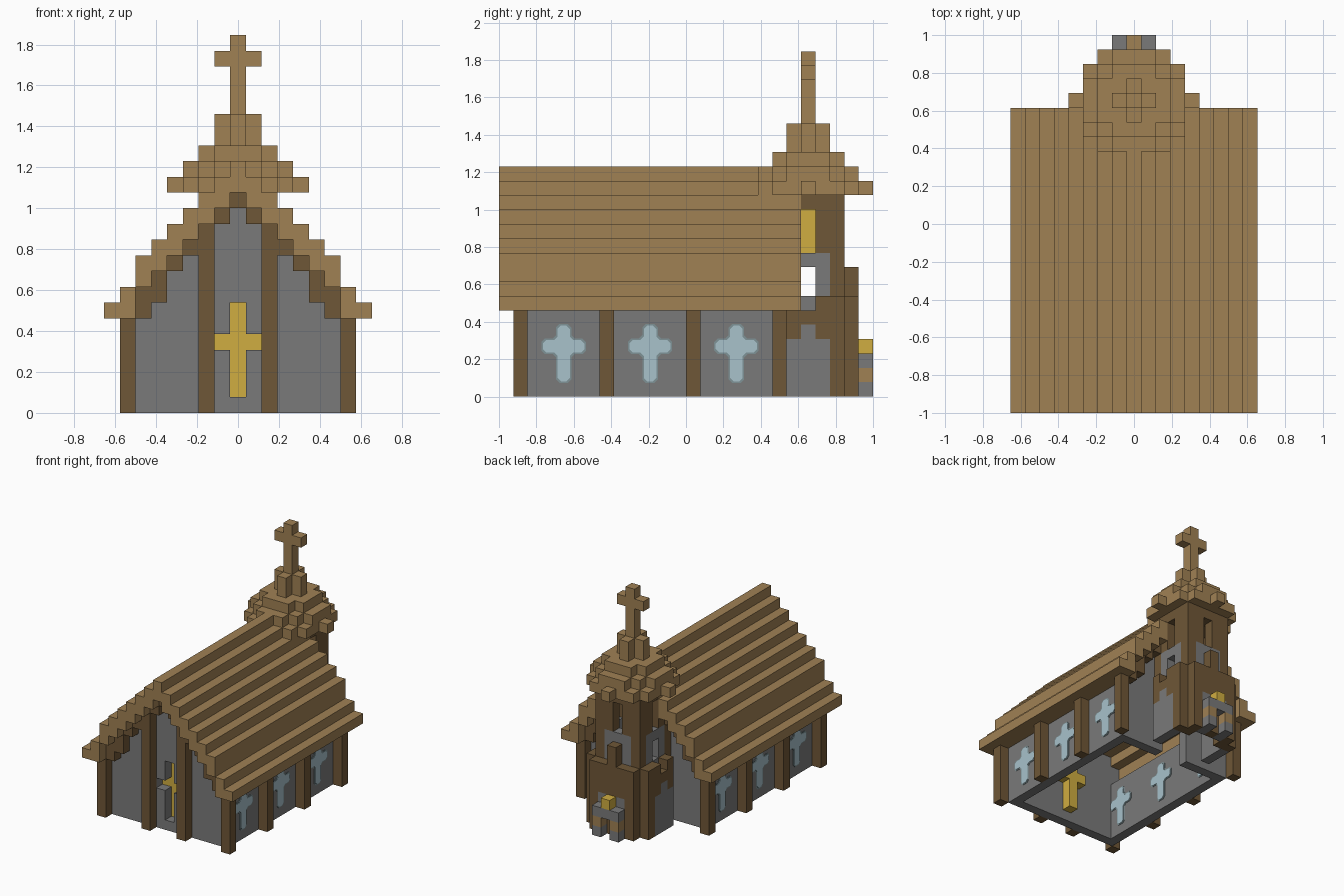
import bpy, bmesh
from mathutils import Vector

cube = bpy.data.objects.get("Cube")
if cube:
    bpy.data.objects.remove(cube, do_unlink=True)

V = 1 / 13   # size of one building block


def material(name, rgb):
    lin = [((c / 255 + 0.055) / 1.055) ** 2.4 for c in rgb] + [1]
    m = bpy.data.materials.new(name)
    m.use_nodes = True
    m.diffuse_color = lin
    m.node_tree.nodes["Principled BSDF"].inputs["Base Color"].default_value = lin
    return m


OAK = material("light_wood", (160, 129, 84))
DARK = material("dark_wood", (111, 87, 55))
STONE = material("grey_stone", (122, 122, 122))
GOLD = material("gold", (208, 173, 65))
GLASS = material("pale_blue_glass", (168, 194, 203))
RIM = material("dull_blue_rim", (126, 146, 150))


def finish(name, bm, mat):
    mesh = bpy.data.meshes.new(name)
    bm.normal_update()
    bm.to_mesh(mesh)
    bm.free()
    mesh.materials.append(mat)
    ob = bpy.data.objects.new(name, mesh)
    bpy.context.collection.objects.link(ob)
    return ob


def blocks(name, mat, boxes, mirror=False):
    """Boxes as inclusive block ranges: i across (0 is the middle), j back, k up."""
    bm = bmesh.new()
    todo = list(boxes)
    if mirror:
        todo += [(-b, -a, *rest) for a, b, *rest in boxes]
    for i0, i1, j0, j1, k0, k1 in todo:
        lo = Vector(((i0 - 0.5) * V, j0 * V - 1, k0 * V))
        hi = Vector(((i1 + 0.5) * V, (j1 + 1) * V - 1, (k1 + 1) * V))
        verts = bmesh.ops.create_cube(bm, size=1)["verts"]
        bmesh.ops.scale(bm, vec=hi - lo, verts=verts)
        bmesh.ops.translate(bm, vec=(lo + hi) / 2, verts=verts)
    return finish(name, bm, mat)


# Stepped main roof: block height of the top of each course, ridge to eave
tops = [16, 15, 14, 13, 12, 11, 10, 8, 7]
courses = [(i, i, 0, 20, max(t - 2, 6), t - 1) for i, t in enumerate(tops)]
blocks("main_roof", OAK, courses, mirror=True)

# Dark gable trim just under the roof, at both ends
trim_bottom = [13, 12, 11, 10, 9, 7, 6]
for name, j in (("front_gable_trim", 1), ("back_gable_trim", 19)):
    boxes = [(i, i, j, j, b, tops[i] - 3) for i, b in enumerate(trim_bottom)]
    blocks(name, DARK, boxes, mirror=True)

# Wall posts
blocks("side_posts", DARK, [(7, 7, j, j, 0, 5) for j in (1, 7, 13, 19)], mirror=True)
blocks("front_posts", DARK, [(2, 2, 1, 1, 0, 10)], mirror=True)

# Grey walls
blocks("side_walls", STONE, [(6, 6, 2, 18, 0, 5)], mirror=True)
gable = [(i, i, 2, 2, 0, tops[i] - 3) for i in range(2, 6)]
gable += [(1, 1, 2, 2, 0, 3), (1, 1, 2, 2, 5, 12), (6, 6, 2, 2, 6, 7)]
blocks("front_wall", STONE, gable, mirror=True)
blocks("front_wall_middle", STONE, [(0, 0, 2, 2, 0, 0), (0, 0, 2, 2, 7, 13)])
back = [(i, i, 18, 18, 0, tops[i] - 3) for i in range(2, 6)]
back += [(0, 1, 18, 18, 6, 12), (6, 6, 18, 18, 6, 7)]
blocks("back_wall", STONE, back, mirror=True)

# Gold cross behind the cross opening in the front wall
blocks("altar_cross", GOLD, [(0, 0, 3, 3, 1, 6), (-1, -1, 3, 3, 4, 4), (1, 1, 3, 3, 4, 4)])


# Cross windows with softened corners, passing through the side walls
def cross_window(name, mat, side, j, inset, proud):
    w, a = V / 2 - inset, 1.5 * V - inset
    low, high = V + inset, 5 * V - inset
    arm0, arm1 = 3 * V + inset, 4 * V - inset
    half = [(w, low), (w, arm0), (a, arm0), (a, arm1), (w, arm1), (w, high)]
    outline = half + [(-y, z) for y, z in reversed(half)]
    c, n = 0.018, len(outline)
    pts = []
    for q in range(n):
        p = Vector(outline[q])
        for other in (outline[q - 1], outline[(q + 1) % n]):
            pts.append(p + (Vector(other) - p).normalized() * c)
    bm = bmesh.new()
    yc = (j + 0.5) * V - 1
    x0 = side * 6 * V - V / 2 - proud
    face = bm.faces.new([bm.verts.new((x0, yc + y, z)) for y, z in pts])
    new = bmesh.ops.extrude_face_region(bm, geom=[face])["geom"]
    verts = [g for g in new if isinstance(g, bmesh.types.BMVert)]
    bmesh.ops.translate(bm, vec=(V + 2 * proud, 0, 0), verts=verts)
    bmesh.ops.recalc_face_normals(bm, faces=bm.faces)
    finish(name, bm, mat)


for side, label in ((1, "left"), (-1, "right")):
    for n, j in enumerate((4, 10, 16)):
        cross_window(f"{label}_window_rim_{n}", RIM, side, j, -0.003, 0.003)
        cross_window(f"{label}_window_glass_{n}", GLASS, side, j, 0.005, 0.006)

# Lower tower: eight-sided ring of dark posts with grey arched panels
C = 21   # middle row of the tower
blocks("tower_lower_posts", DARK,
       [(3, 3, C + 2, C + 2, 0, 6), (2, 2, C + 3, C + 3, 0, 6),
        (2, 2, C + 2, C + 2, 0, 13)], mirror=True)
blocks("tower_side_arches", STONE,
       [(3, 3, C - 1, C + 1, 0, 3), (3, 3, C, C, 4, 4)], mirror=True)
blocks("tower_side_arch_tops", DARK,
       [(3, 3, C + s, C + s, 4, 6) for s in (-1, 1)] + [(3, 3, C, C, 5, 5)], mirror=True)
blocks("tower_back_panel", STONE, [(1, 1, C + 3, C + 3, 0, 3)], mirror=True)
blocks("tower_back_arch_top", DARK, [(1, 1, C + 3, C + 3, 4, 6)], mirror=True)
blocks("tower_back_post", DARK, [(0, 0, C + 3, C + 3, 0, 8)])

# Small stone shrine on the back
blocks("shrine_feet", STONE, [(1, 1, 25, 25, 0, 0)], mirror=True)
blocks("shrine_band", OAK, [(1, 1, 25, 25, 1, 1)], mirror=True)
blocks("shrine_slab", STONE, [(-1, 1, 25, 25, 2, 2)])
blocks("shrine_top", GOLD, [(0, 0, 25, 25, 3, 3)])

# Upper tower: grey storey with square openings, dark belfry with slots
grey = [(2, 2, C + s, C + s, 6, 9) for s in (-1, 1)]
grey += [(2, 2, C, C, 6, 6), (2, 2, C, C, 9, 9), (1, 1, C + 2, C + 2, 6, 9)]
blocks("tower_grey_storey", STONE, grey, mirror=True)
blocks("tower_grey_back", STONE, [(0, 0, C + 2, C + 2, k, k) for k in (6, 9)])
belfry = [(2, 2, C + s, C + s, 10, 12) for s in (-1, 1)]
belfry += [(1, 1, C + 2, C + 2, 10, 12), (2, 2, C - 2, C - 2, 6, 12)]
blocks("belfry_walls", DARK, belfry, mirror=True)
blocks("belfry_ceiling", DARK, [(-2, 2, C - 2, C + 2, 13, 13)])
blocks("bell", GOLD, [(0, 0, C, C, 10, 12)])

# Spire: shrinking rounded layers; each layer lists reach across per row from the middle
layers = [(14, 14, [4, 3, 3, 2, 0]), (15, 15, [3, 3, 2, 1]),
          (16, 16, [2, 2, 1]), (17, 18, [1, 0])]
spire = []
for k0, k1, reach in layers:
    for d, r in enumerate(reach):
        for row in {C + d, C - d}:
            spire.append((-r, r, row, row, k0, k1))
blocks("spire", OAK, spire)
blocks("spire_cross", OAK, [(0, 0, C, C, 19, 23), (-1, -1, C, C, 22, 22), (1, 1, C, C, 22, 22)])
